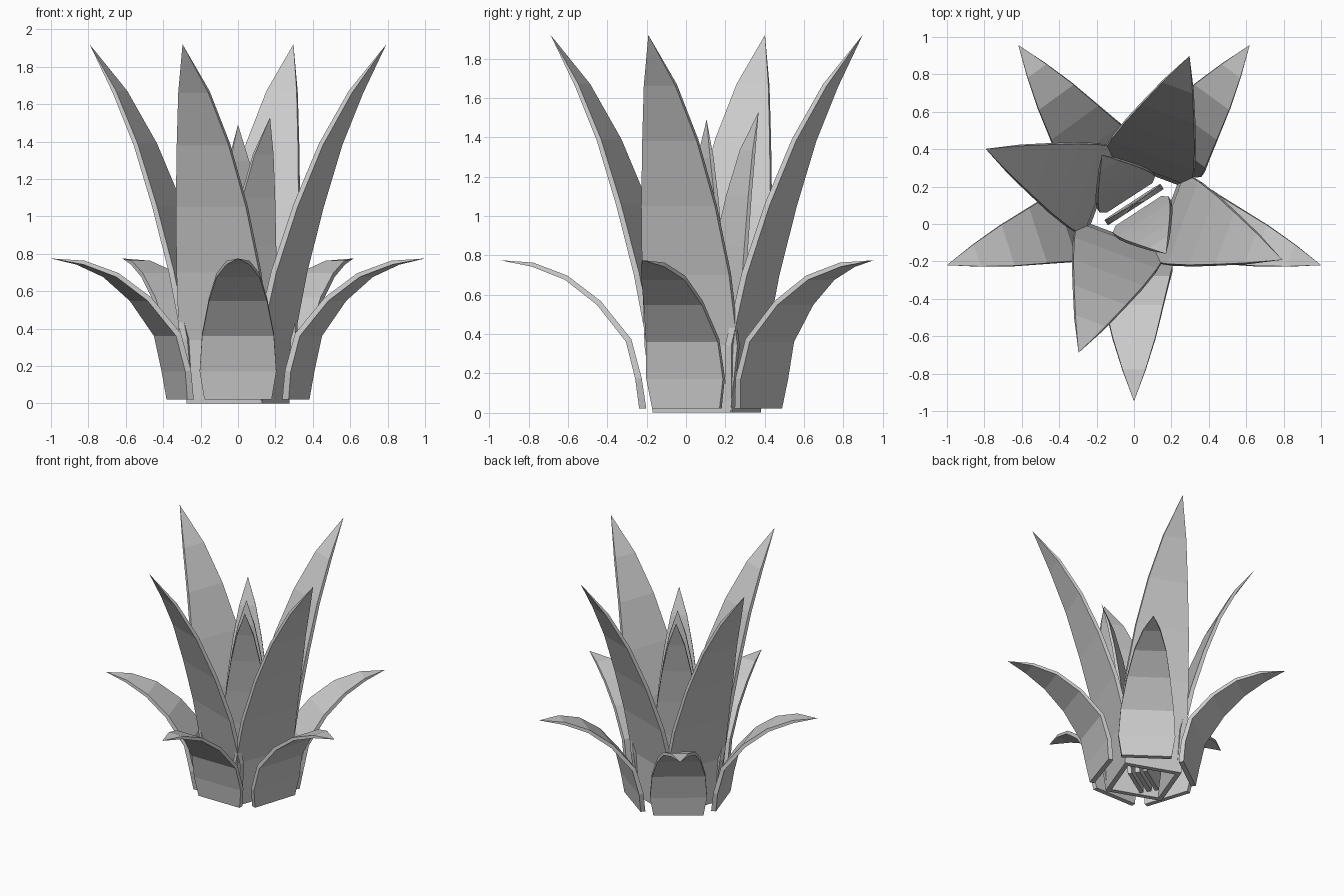
import bpy, bmesh, math
from mathutils import Vector

if "Cube" in bpy.data.objects:
    bpy.data.objects.remove(bpy.data.objects["Cube"])

CENTRE = Vector((0, 0.105, 0))

grey = bpy.data.materials.new("leaf_grey")
grey.diffuse_color = (0.6, 0.6, 0.6, 1)
grey.use_nodes = True
grey.node_tree.nodes["Principled BSDF"].inputs["Base Color"].default_value = grey.diffuse_color

# Leaf profiles: (distance from the centre, height, half width), last is the tip
OUTER = [(.343, .02, .18), (.363, .17, .205), (.41, .36, .192), (.558, .548, .155),
         (.72, .675, .115), (.888, .742, .062), (1.053, .775, 0)]
MIDDLE = [(.215, 0, .21), (.228, .34, .252), (.307, .70, .236), (.415, 1.05, .20),
          (.54, 1.38, .148), (.683, 1.66, .086), (.847, 1.92, 0)]
INNER = [(.072, 0, .145), (.092, .27, .178), (.12, .56, .166), (.16, .84, .14),
         (.205, 1.10, .104), (.257, 1.33, .06), (.315, 1.53, 0)]
HEART = [(.018, z * .974, w) for r, z, w in INNER[:-1]] + [(0, 1.49, 0)]


def leaf(name, profile, degrees, thick=0.036):
    """Curved flat blade with a pointed tip, swept along its profile."""
    a = math.radians(degrees)
    out = Vector((math.cos(a), math.sin(a), 0))
    side = Vector((-out.y, out.x, 0))
    up = Vector((0, 0, 1))
    bm = bmesh.new()
    rings = []
    for i, (r, z, w) in enumerate(profile[:-1]):
        # inward normal of the profile gives the thickness direction
        before, after = profile[max(i - 1, 0)], profile[i + 1]
        dr, dz = after[0] - before[0], after[1] - before[1]
        if i == 0:
            dr, dz = 0, 1
        n = (out * -dz + up * dr).normalized() * thick * (1 - 0.08 * i)
        p = CENTRE + out * r + up * z
        rings.append([bm.verts.new(v) for v in
                      (p - side * w, p + side * w, p + side * w + n, p - side * w + n)])
    r, z, _ = profile[-1]
    tip = bm.verts.new(CENTRE + out * r + up * z)
    bm.faces.new(rings[0])
    for lo, hi in zip(rings, rings[1:]):
        for k in range(4):
            m = (k + 1) % 4
            bm.faces.new((lo[k], lo[m], hi[m], hi[k]))
    for k in range(4):
        bm.faces.new((rings[-1][k], rings[-1][(k + 1) % 4], tip))
    bmesh.ops.recalc_face_normals(bm, faces=bm.faces)
    mesh = bpy.data.meshes.new(name)
    bm.to_mesh(mesh)
    bm.free()
    mesh.materials.append(grey)
    bpy.context.collection.objects.link(bpy.data.objects.new(name, mesh))


# Rings of leaves from the outside in
for i in range(5):
    leaf(f"outer_leaf_{i + 1}", OUTER, -90 + 72 * i)
for i in range(4):
    leaf(f"middle_leaf_{i + 1}", MIDDLE, -20.5 + 90 * i)
for i in range(2):
    leaf(f"inner_leaf_{i + 1}", INNER, -57 + 180 * i, 0.03)
leaf("heart_leaf", HEART, -57)
